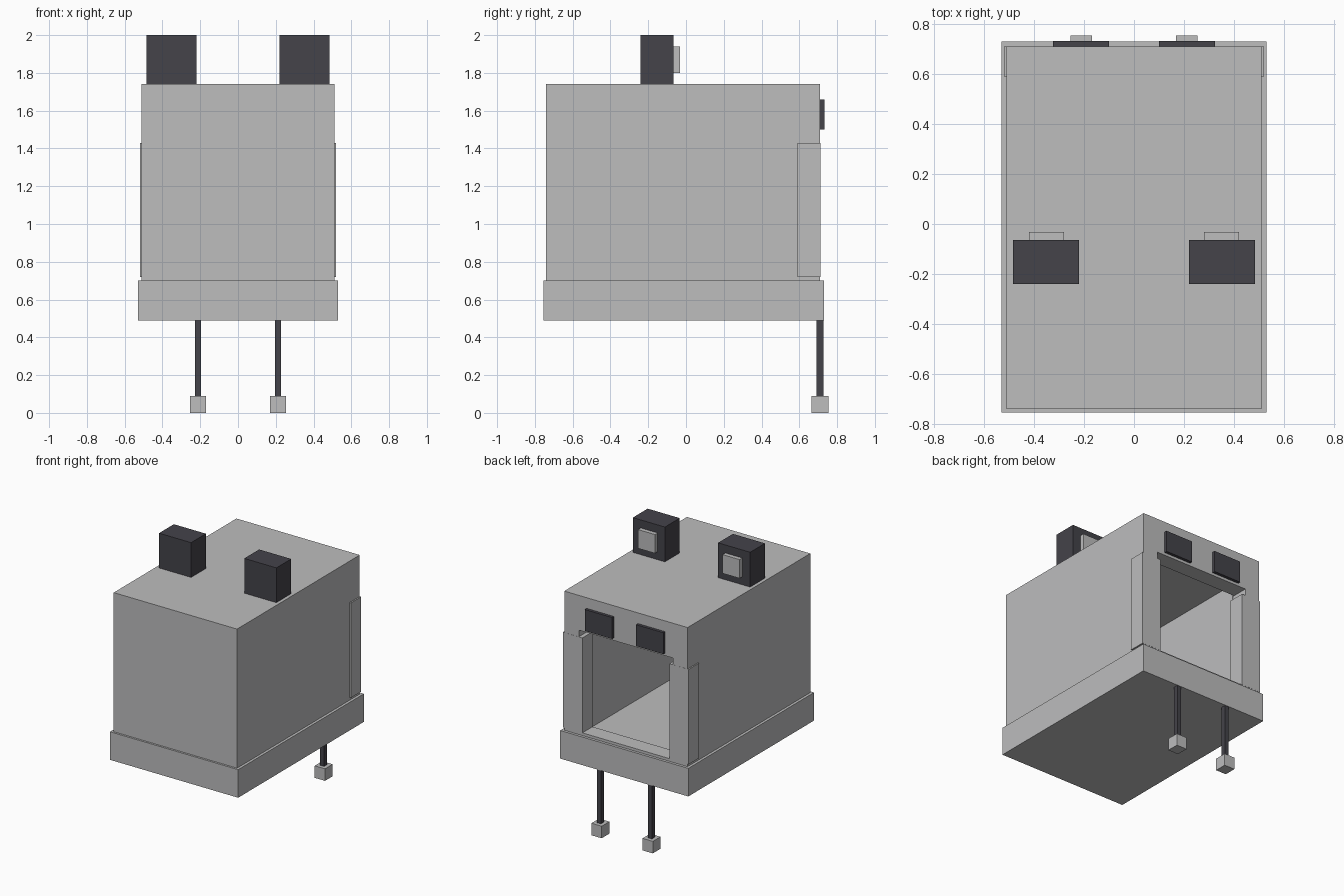
import bpy
import bmesh

cube = bpy.data.objects.get("Cube")
if cube:
    bpy.data.objects.remove(cube, do_unlink=True)


def make_material(name, color):
    mat = bpy.data.materials.new(name)
    mat.use_nodes = True
    mat.diffuse_color = color
    mat.node_tree.nodes["Principled BSDF"].inputs["Base Color"].default_value = color
    return mat


light_grey = make_material("light grey", (0.51, 0.51, 0.515, 1))
dark_grey = make_material("dark grey", (0.058, 0.056, 0.068, 1))


def box(name, x, y, z, mat):
    """Box from a (low, high) range on each axis."""
    bm = bmesh.new()
    bmesh.ops.create_cube(bm, size=1)
    for v in bm.verts:
        for i, (low, high) in enumerate((x, y, z)):
            v.co[i] = high if v.co[i] > 0 else low
    mesh = bpy.data.meshes.new(name)
    bm.to_mesh(mesh)
    bm.free()
    mesh.materials.append(mat)
    obj = bpy.data.objects.new(name, mesh)
    bpy.context.collection.objects.link(obj)
    return obj


def pair(name, x, y, z, mat):
    """The same box on the left (+x) and on the right (-x)."""
    box("left_" + name, x, y, z, mat)
    box("right_" + name, (-x[1], -x[0]), y, z, mat)


def cut(target, cutter):
    mod = target.modifiers.new("cut", "BOOLEAN")
    mod.operation = "DIFFERENCE"
    mod.solver = "EXACT"
    mod.object = cutter
    cutter.hide_render = True
    bpy.context.view_layer.objects.active = target
    bpy.ops.object.modifier_apply(modifier=mod.name)
    bpy.data.objects.remove(cutter, do_unlink=True)


# Base slab and hollow housing with a doorway at the back
box("base", (-0.53, 0.53), (-0.755, 0.73), (0.49, 0.70), light_grey)
housing = box("housing", (-0.51, 0.51), (-0.74, 0.71), (0.70, 1.74), light_grey)
cut(housing, box("cavity_cutter", (-0.385, 0.385), (-0.62, 0.59), (0.6, 1.57), light_grey))
cut(housing, box("doorway_cutter", (-0.39, 0.39), (0.58, 0.8), (0.72, 1.48), light_grey))

# Door posts that show slightly through the side walls
pair("door_post", (0.36, 0.52), (0.59, 0.711), (0.72, 1.43), light_grey)

# Plates above the doorway
pair("back_plate", (0.10, 0.325), (0.70, 0.732), (1.50, 1.66), dark_grey)

# Boxes on the roof with a light panel behind each
pair("roof_box", (0.22, 0.485), (-0.24, -0.065), (1.74, 2.0), dark_grey)
pair("roof_box_panel", (0.28, 0.42), (-0.07, -0.033), (1.80, 1.94), light_grey)

# Hanging legs and feet
pair("leg", (0.195, 0.227), (0.692, 0.727), (0.08, 0.60), dark_grey)
pair("foot", (0.169, 0.254), (0.665, 0.755), (0, 0.09), light_grey)
